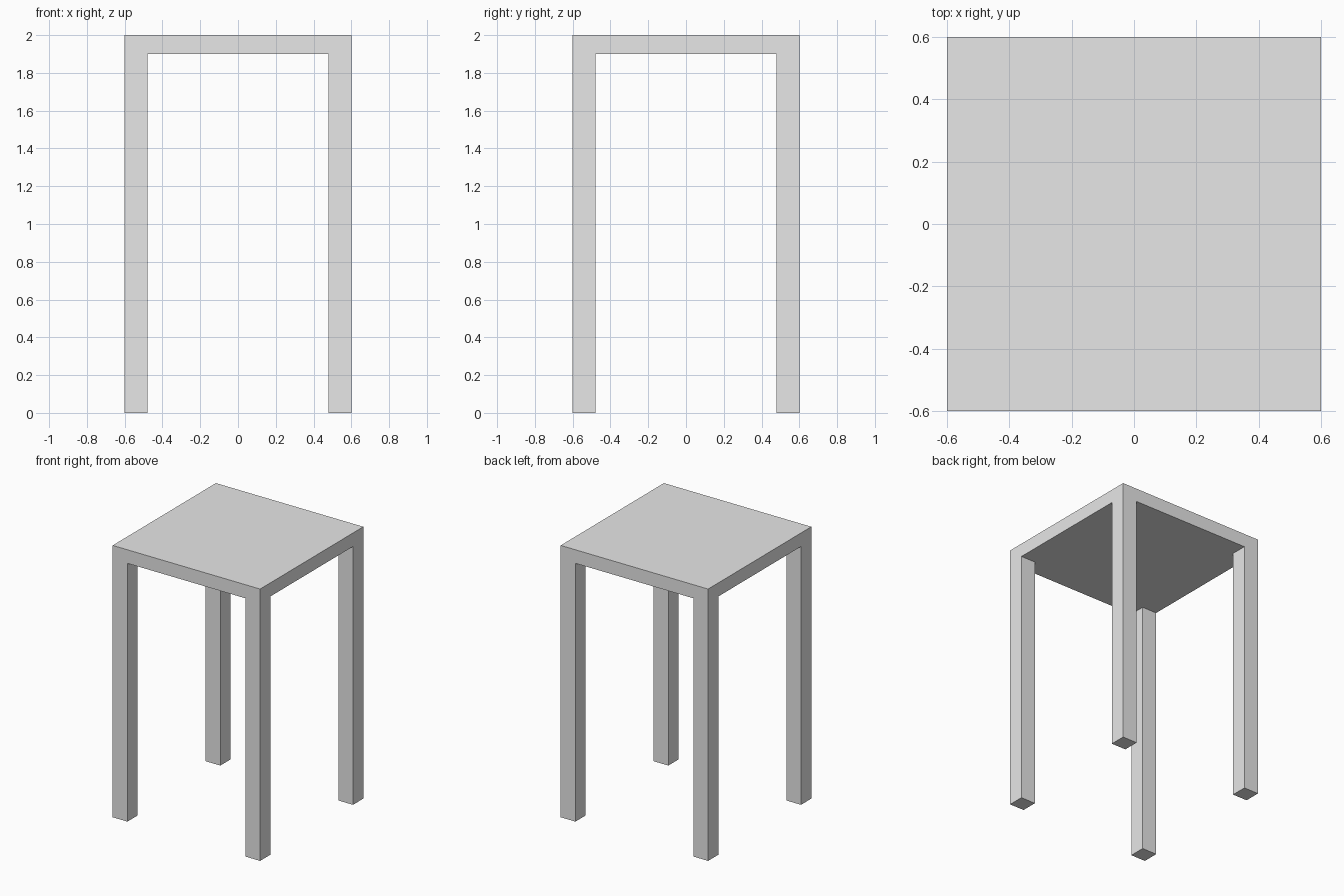
import bpy
import bmesh

WIDTH, HEIGHT = 1.2, 2.0
LEG, SLAB = 0.12, 0.1

cube = bpy.data.objects.get("Cube")
if cube:
    bpy.data.objects.remove(cube, do_unlink=True)

# Plain grey material
grey = bpy.data.materials.new("plain_grey")
grey.use_nodes = True
colour = (0.8, 0.8, 0.8, 1.0)
grey.diffuse_color = colour
grey.node_tree.nodes["Principled BSDF"].inputs["Base Color"].default_value = colour

bm = bmesh.new()

# Underside of the top: a grid with leg-sized corner cells
half = WIDTH / 2
stops = [-half, -half + LEG, half - LEG, half]
grid = [[bm.verts.new((x, y, HEIGHT - SLAB)) for x in stops] for y in stops]
cells = {}
for j in range(3):
    for i in range(3):
        cells[i, j] = bm.faces.new((grid[j][i], grid[j + 1][i],
                                    grid[j + 1][i + 1], grid[j][i + 1]))


def extrude(faces, dz):
    result = bmesh.ops.extrude_face_region(bm, geom=faces)
    moved = [g for g in result["geom"] if isinstance(g, bmesh.types.BMVert)]
    bmesh.ops.translate(bm, verts=moved, vec=(0, 0, dz))


# Solid top slab, keeping the underside cells
slab_copy = bmesh.ops.duplicate(bm, geom=list(bm.faces))
upper = [g for g in slab_copy["geom"] if isinstance(g, bmesh.types.BMFace)]
extrude(upper, SLAB)
bmesh.ops.remove_doubles(bm, verts=bm.verts, dist=0.0001)

# Four legs drawn down from the corner cells
for i in (0, 2):
    for j in (0, 2):
        extrude([cells[i, j]], SLAB - HEIGHT)

# Merge coplanar faces into clean flat panels
bmesh.ops.recalc_face_normals(bm, faces=bm.faces)
bmesh.ops.dissolve_limit(bm, angle_limit=0.01, verts=bm.verts, edges=bm.edges)
bmesh.ops.recalc_face_normals(bm, faces=bm.faces)

mesh = bpy.data.meshes.new("square_table")
bm.to_mesh(mesh)
bm.free()
mesh.materials.append(grey)
table = bpy.data.objects.new("square_table", mesh)
bpy.context.collection.objects.link(table)
